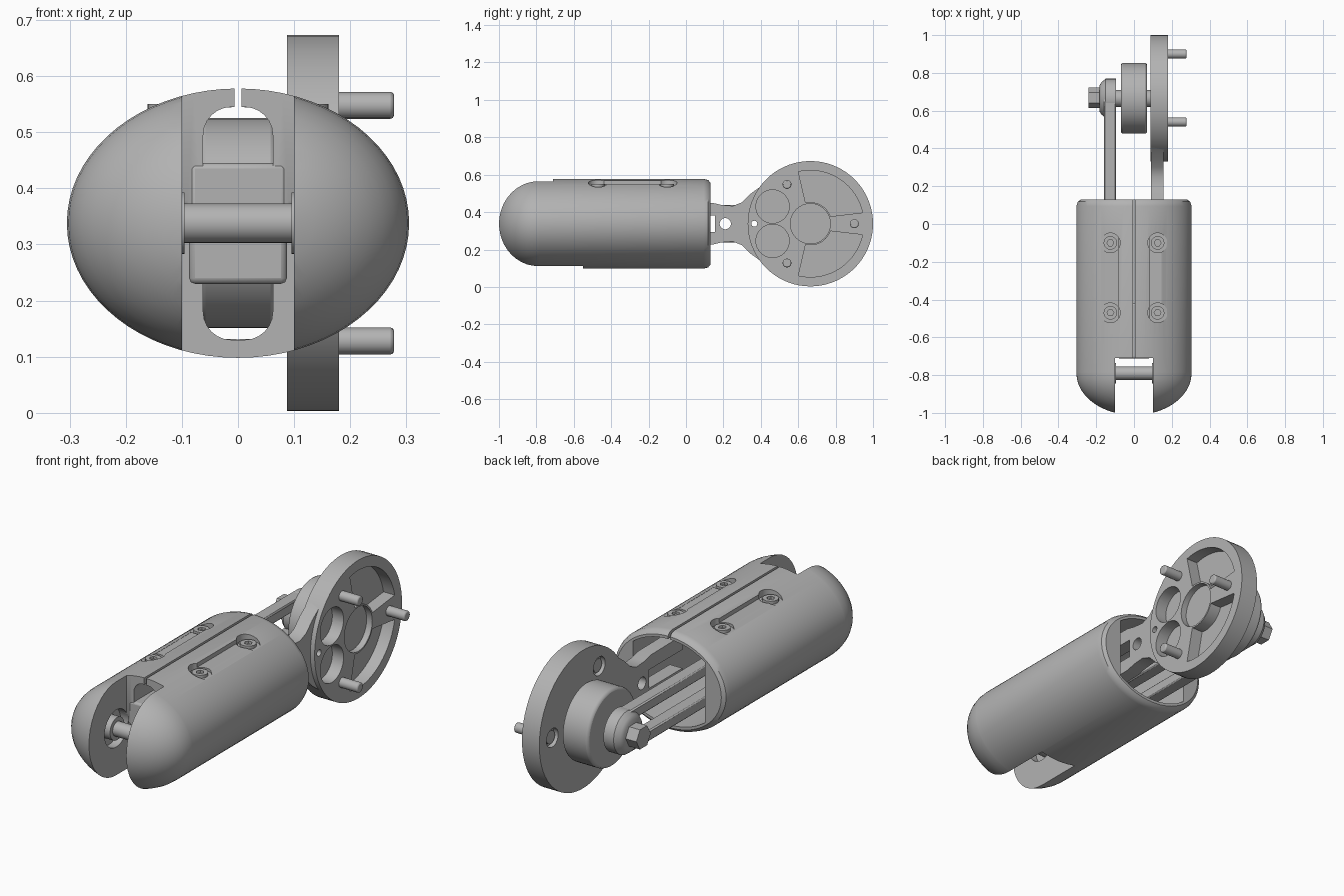
import bpy, bmesh
from math import sin, cos, pi, radians, sqrt
from mathutils import Vector

cube = bpy.data.objects.get("Cube")
if cube:
    bpy.data.objects.remove(cube, do_unlink=True)

grey = bpy.data.materials.new("machined_grey")
grey.use_nodes = True
grey.diffuse_color = (0.45, 0.45, 0.45, 1)
grey.node_tree.nodes["Principled BSDF"].inputs["Base Color"].default_value = (0.45, 0.45, 0.45, 1)

MID = 0.338          # height of the main axis
HUB = 0.665          # y of the crank axis


def loft(name, rings):
    """Closed solid through a list of equal-length point rings."""
    bm = bmesh.new()
    loops = [[bm.verts.new(p) for p in ring] for ring in rings]
    n = len(loops[0])
    for a, b in zip(loops, loops[1:]):
        for i in range(n):
            j = (i + 1) % n
            bm.faces.new((a[i], a[j], b[j], b[i]))
    bm.faces.new(loops[0])
    bm.faces.new(loops[-1])
    bmesh.ops.recalc_face_normals(bm, faces=bm.faces)
    mesh = bpy.data.meshes.new(name)
    bm.to_mesh(mesh)
    bm.free()
    obj = bpy.data.objects.new(name, mesh)
    bpy.context.collection.objects.link(obj)
    mesh.materials.append(grey)
    return obj


def prism(name, outline, lo, hi, axis="x"):
    """Extrude a flat outline along x (y,z points), y (x,z) or z (x,y)."""
    place = {"x": lambda p, d: (d, p[0], p[1]),
             "y": lambda p, d: (p[0], d, p[1]),
             "z": lambda p, d: (p[0], p[1], d)}[axis]
    return loft(name, [[place(p, d) for p in outline] for d in (lo, hi)])


def circle(cy, cz, r, n=32):
    return [(cy + r * cos(2 * pi * i / n), cz + r * sin(2 * pi * i / n)) for i in range(n)]


def box(name, x, y, z):
    return prism(name, [(x[0], z[0]), (x[1], z[0]), (x[1], z[1]), (x[0], z[1])], *y, axis="y")


def rounded(w, z0, z1, r):
    pts = []
    for k, (cx, cz) in enumerate([(w - r, z1 - r), (r - w, z1 - r), (r - w, z0 + r), (w - r, z0 + r)]):
        for i in range(7):
            a = pi / 2 * (k + i / 6)
            pts.append((cx + r * cos(a), cz + r * sin(a)))
    return pts


def arc(r, a0, a1, n=20):
    return [(HUB + r * cos(radians(a0 + (a1 - a0) * i / n)),
             MID + r * sin(radians(a0 + (a1 - a0) * i / n))) for i in range(n + 1)]


def activate(obj):
    bpy.ops.object.select_all(action="DESELECT")
    obj.select_set(True)
    bpy.context.view_layer.objects.active = obj


def boolean(obj, tools, operation="DIFFERENCE"):
    activate(obj)
    for tool in tools:
        mod = obj.modifiers.new("cut", "BOOLEAN")
        mod.operation, mod.object, mod.solver = operation, tool, "EXACT"
        bpy.ops.object.modifier_apply(modifier=mod.name)
        bpy.data.objects.remove(tool, do_unlink=True)


def bevel(obj, width, segments=2):
    mod = obj.modifiers.new("soft_edge", "BEVEL")
    mod.width, mod.segments, mod.limit_method = width, segments, "ANGLE"
    return obj


# Oval housing with a domed nose
def oval(y, s):
    n = 72
    return [(0.305 * s * cos(2 * pi * i / n), y, MID + 0.24 * s * sin(2 * pi * i / n)) for i in range(n)]


nose = [(-0.79 - 0.222 * sin(t), cos(t)) for t in [radians(88 - 8 * i) for i in range(12)]]
body = nose + [(-0.785, 1), (0.095, 1), (0.118, 0.975), (0.13, 0.92)]
housing = loft("housing", [oval(y, s) for y, s in body])

# Housing openings: nose slot, window, hollow interior and top slit
hollow = [(max(-0.2, min(0.2, 0.272 * cos(a))), MID + 0.207 * sin(a))
          for a in [2 * pi * i / 64 for i in range(64)]
          if abs(0.272 * cos(a)) < 0.21]
cuts = [box("upper_slot", (-0.1, 0.1), (-1.1, -0.71), (MID - 0.01, 0.8)),
        box("lower_slot", (-0.1, 0.1), (-1.1, -0.55), (-0.1, MID)),
        prism("interior", hollow, -0.5, 0.3, "y"),
        prism("window", rounded(0.062, 0.13, 0.545, 0.05), -0.9, -0.45, "y"),
        box("top_slit", (-0.006, 0.006), (-0.8, 0.3), (0.45, 0.8))]
for s in (-1, 1):
    # Axle bores in the slot walls, screw wells and the flat between them
    cuts.append(prism("bore", circle(-0.79, MID, 0.09), *sorted((s * 0.09, s * 0.14))))
    cuts.append(box("flat", sorted((s * 0.085, s * 0.145)), (-0.47, -0.1), (0.548, 0.8)))
    for y in (-0.47, -0.1):
        cuts.append(prism("well", circle(s * 0.125, y, 0.052), 0.535, 0.8, "z"))
boolean(housing, cuts)

# Countersunk screws
for s, side in ((-1, "right"), (1, "left")):
    for y, end in ((-0.47, "front"), (-0.1, "back")):
        screw = prism(f"{end}_{side}_screw", circle(s * 0.125, y, 0.036, 20), 0.52, 0.55, "z")
        boolean(screw, [prism("socket", circle(s * 0.125, y, 0.018, 6), 0.538, 0.6, "z")])
    prism(f"{side}_axle_collar", circle(-0.79, MID, 0.055), *sorted((s * 0.095, s * 0.15)))

# Nose roller and the carrier behind it
prism("nose_roller", circle(-0.79, MID, 0.035), -0.13, 0.13)
bevel(box("carrier_block", (-0.087, 0.087), (-0.712, -0.42), (0.23, 0.445)), 0.01)

# Crank plate: disc and waisted neck
crank = prism("crank_plate", circle(HUB, MID, 0.335, 72), 0.087, 0.18)
half = [(-0.1, 0.115), (0.14, 0.112), (0.19, 0.1), (0.25, 0.095), (0.3, 0.115), (0.345, 0.16), (0.4, 0.2), (0.47, 0.22)]
neck_outline = [(y, MID + h) for y, h in half] + [(y, MID - h) for y, h in reversed(half)]
boolean(crank, [prism("neck", neck_outline, 0.089, 0.157)], "UNION")

# Crank pockets, hub recess, bolt bores and neck holes
pins = [(0.54, MID + 0.21), (0.54, MID - 0.21), (0.9, MID)]
cuts = [prism("hub_recess", circle(HUB, MID, 0.107), 0.15, 0.3),
        prism("large_hole", circle(0.21, MID, 0.03), 0, 0.3),
        prism("small_hole", circle(0.365, MID, 0.016, 16), 0, 0.3),
        box("fork_gap", (0, 0.3), (-0.2, 0.155), (MID - 0.045, MID + 0.045))]
for s in (-1, 1):
    cuts.append(prism("side_pocket", arc(0.285, s * 12, s * 103) + arc(0.115, s * 103, s * 20), 0.12, 0.3))
    cuts.append(prism("round_pocket", circle(0.463, MID + s * 0.092, 0.089), 0.12, 0.3))
for y, z in pins:
    cuts.append(prism("bolt_bore", circle(y, z, 0.045), 0, 0.11))
boolean(crank, cuts)

# Drive pins with bolt heads on the back
for name, (y, z) in zip(("upper", "lower", "rear"), pins):
    bevel(prism(f"{name}_pin", circle(y, z, 0.024, 16), 0.1, 0.278), 0.006)
    prism(f"{name}_bolt_head", circle(y, z, 0.032, 20), 0.096, 0.115)

# Wheel and shaft between the crank and the link
bevel(prism("wheel", circle(HUB, MID, 0.187, 56), -0.07, 0.07), 0.012)
prism("shaft", circle(HUB, MID, 0.045), -0.2, 0.1)

# Twin-bar link with its round end and nut
eye = [[(x, *p) for p in circle(HUB, MID, r, 40)]
       for x, r in ((-0.182, 0.07), (-0.172, 0.086), (-0.15, 0.104), (-0.095, 0.104))]
loft("link_eye", eye)
for s, name in ((-1, "lower"), (1, "upper")):
    z = MID + s * 0.075
    bevel(box(f"{name}_link_bar", (-0.16, -0.095), (-0.4, HUB), (z - 0.026, z + 0.026)), 0.006, 1)
prism("link_nut", circle(HUB + 0.003, MID, 0.055, 6), -0.24, -0.178)

# Smooth the round surfaces while keeping crisp edges
for obj in bpy.context.scene.objects:
    if obj.type == "MESH":
        activate(obj)
        bpy.ops.object.shade_smooth_by_angle(angle=radians(35))
